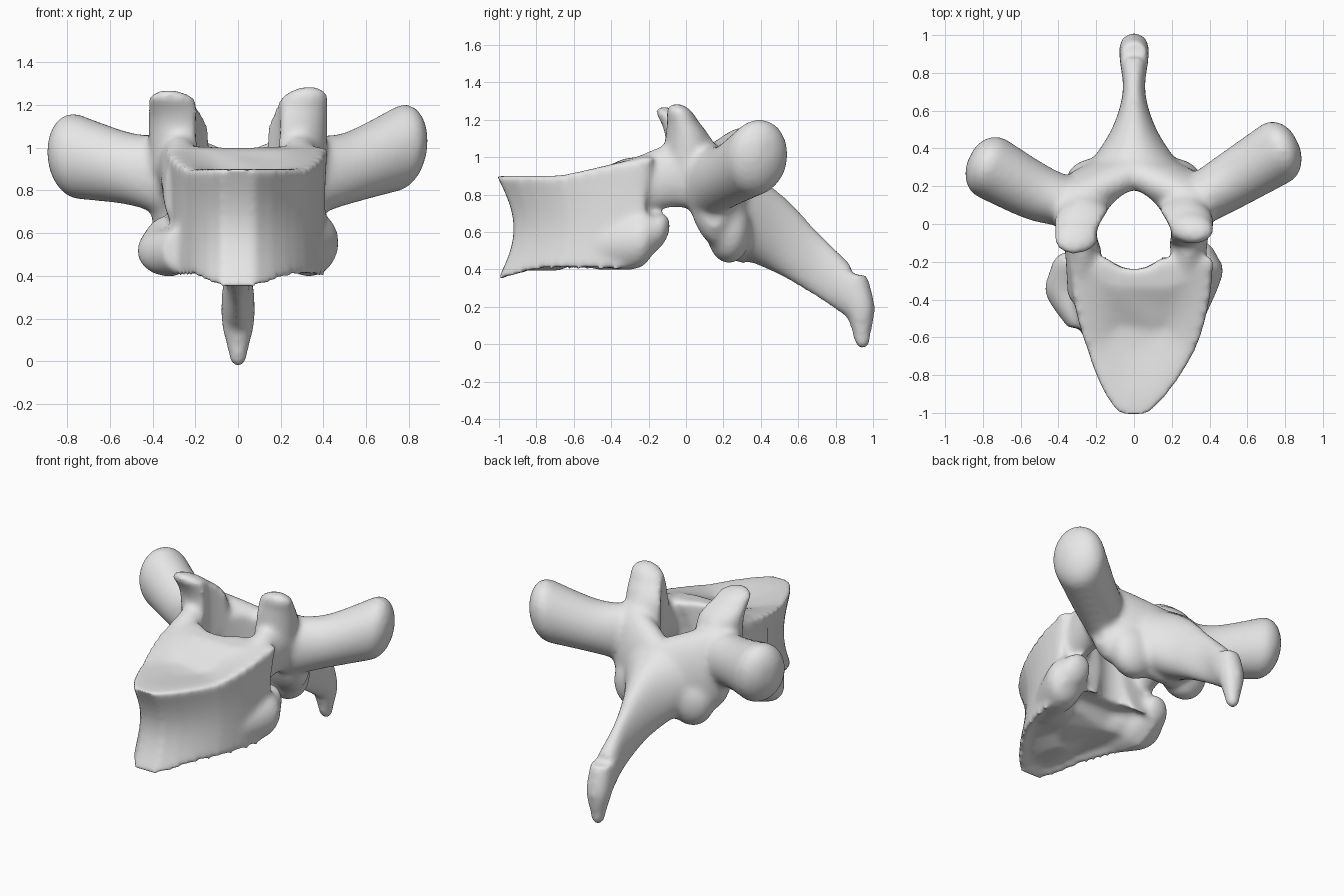
import bpy, bmesh, math
from mathutils import Vector

cube = bpy.data.objects.get("Cube")
if cube:
    bpy.data.objects.remove(cube, do_unlink=True)

bone_colour = (0.8, 0.8, 0.8, 1)
bone = bpy.data.materials.new("bone_grey")
bone.use_nodes = True
bone.diffuse_color = bone_colour
bone.node_tree.nodes["Principled BSDF"].inputs["Base Color"].default_value = bone_colour


def skin(bm, rings):
    """Bridge closed rings of points and cap both ends."""
    loops = [[bm.verts.new(point) for point in ring] for ring in rings]
    faces = [bm.faces.new(loops[0][::-1]), bm.faces.new(loops[-1])]
    count = len(loops[0])
    for lower, upper in zip(loops, loops[1:]):
        for i in range(count):
            j = (i + 1) % count
            faces.append(bm.faces.new((lower[i], lower[j], upper[j], upper[i])))
    bmesh.ops.recalc_face_normals(bm, faces=faces)


def smooth_path(sections, steps=6):
    """Fill in sections along a spline through the given ones."""
    keys = [Vector(section) for section in sections]
    path = []
    for i in range(len(keys) - 1):
        start, end = keys[i], keys[i + 1]
        leave = (end - keys[max(i - 1, 0)]) / 2
        arrive = (keys[min(i + 2, len(keys) - 1)] - start) / 2
        for step in range(steps):
            t = step / steps
            ease = t * t * (3 - 2 * t)
            path.append(start.lerp(end, ease) + leave * t * (1 - t) ** 2
                        - arrive * t * t * (1 - t))
    return path + [keys[-1]]


def tube(bm, side, up, sections, dome=0, pinch=0, sides=32):
    """Elliptical tube through sections of x, y, z, half width, half height.
    Dome rounds off the far end; pinch narrows the upper half to an egg."""
    side, up = Vector(side).normalized(), Vector(up).normalized()
    path = smooth_path(sections)
    if dome:
        last = path[-1]
        heading = (Vector(last[:3]) - Vector(path[-3][:3])).normalized()
        for step in range(1, 6):
            angle = step / 6 * math.pi / 2
            centre = Vector(last[:3]) + heading * dome * math.sin(angle)
            path.append(Vector((*centre, last[3] * math.cos(angle), last[4] * math.cos(angle))))
    rings = []
    for x, y, z, width, height in path:
        ring = []
        for i in range(sides):
            angle = 2 * math.pi * i / sides
            across, above = math.cos(angle), math.sin(angle)
            across *= 1 - pinch * max(0, above)
            ring.append(Vector((x, y, z)) + side * width * across + up * height * above)
        rings.append(ring)
    skin(bm, rings)


def blob(bm, centre, radii):
    verts = bmesh.ops.create_icosphere(bm, subdivisions=3, radius=1)["verts"]
    for v in verts:
        v.co = Vector(c + r * k for c, r, k in zip(centre, radii, v.co))


def make_object(name, bm):
    mesh = bpy.data.meshes.new(name)
    bm.to_mesh(mesh)
    bm.free()
    ob = bpy.data.objects.new(name, mesh)
    bpy.context.collection.objects.link(ob)
    return ob


X, Y, Z = (1, 0, 0), (0, 1, 0), (0, 0, 1)
bm = bmesh.new()

# Heart-shaped outline of the body, narrow in front and broad behind
front, back, middle = -1.01, -0.17, -0.45
right_half = []
for i in range(11):
    t = i / 10
    right_half.append((0.08 + 0.3 * math.sin(t ** 0.8 * math.pi / 2), front + (back - front) * t))
outline = right_half + [(-x, y) for x, y in reversed(right_half)]


def body_ring(level, width, depth):
    """One ring of the body, between its sloping lower and upper faces."""
    ring = []
    for x, y in outline:
        top = 0.9 + 0.2 * max(0, y + 0.7)
        bottom = 0.39 - 0.25 * max(0, -0.8 - y) + 0.7 * max(0, -0.32 - y if y > 0 else y + 0.32)
        lean = 0.04 * min(1, (y + 1) * 3)
        ring.append((x * width + lean, middle + (y - middle) * depth, bottom + (top - bottom) * level))
    return ring


# Body: waisted wall between dished end faces
rings = [body_ring(0.1, 0.4, 0.4), body_ring(0.1, 0.8, 0.8)]
for i in range(11):
    t = i / 10
    waist = math.sin(math.pi * t)
    rings.append(body_ring(t, 1 - 0.03 * waist, 1 - 0.16 * waist))
rings += [body_ring(1, 0.8, 0.8), body_ring(0.97, 0.4, 0.4)]
skin(bm, rings)

for s in (-1, 1):
    # Rib facets flaring from the lower rear flanks of the body
    tube(bm, X, Z, [(s * 0.27, -0.55, 0.52, 0.08, 0.1),
                    (s * 0.34, -0.32 + s * 0.05, 0.53 + s * 0.02, 0.13, 0.13 + s * 0.02),
                    (s * 0.34, -0.2 + s * 0.03, 0.58 + s * 0.01, 0.1, 0.1)], dome=0.1)
    # Pedicles joining the body to the arch
    tube(bm, X, Z, [(s * 0.27, -0.4, 0.78, 0.08, 0.16),
                    (s * 0.28 + 0.01, -0.1, 0.9, 0.1, 0.17),
                    (s * 0.28, 0.14, 0.9, 0.13, 0.2)])
    # Laminae sweeping back to the midline
    tube(bm, Y, (0, -0.1, 1), [(s * 0.4, 0.13, 0.82, 0.08, 0.2),
                               (s * 0.3, 0.15, 0.8, 0.14, 0.28),
                               (0, 0.28, 0.7, 0.14, 0.27)])
    # Lower joint processes
    blob(bm, (s * 0.2, 0.23, 0.61), (0.16, 0.12, 0.18))
    # Upper joint processes
    tube(bm, X, Y, [(s * 0.26, 0.03, 0.9, 0.15, 0.15),
                    (s * 0.27, 0.01, 1.1, 0.15, 0.12),
                    (s * 0.3, -0.04 + s * 0.02, 1.2, 0.12, 0.08)], dome=0.1)
    # Transverse processes with clubbed ends
    tube(bm, (-s, 2, 0), Z, [(s * 0.3, 0.1, 0.86, 0.13, 0.2),
                             (s * 0.5, 0.19 + s * 0.03, 0.9, 0.15, 0.17),
                             (s * 0.76, 0.34 + s * 0.04, 0.98 + s * 0.02, 0.17, 0.2)], dome=0.13)

# Spinous process: a thin blade drooping to a hooked tip
tube(bm, X, Z, [(0, 0.3, 0.7, 0.25, 0.24), (0, 0.5, 0.59, 0.12, 0.22),
                (0, 0.7, 0.43, 0.06, 0.18), (0, 0.88, 0.28, 0.08, 0.15)])
tube(bm, X, Y, [(0, 0.9, 0.37, 0.07, 0.07), (0, 0.93, 0.2, 0.08, 0.08),
                (0, 0.94, 0.06, 0.05, 0.05)], dome=0.09)
vertebra = make_object("vertebra", bm)

# Egg-shaped canal running down behind the body
bm = bmesh.new()
tube(bm, X, Y, [(0, -0.01, 0.2, 0.2, 0.23), (0, -0.05, 1.5, 0.2, 0.19)], pinch=0.35)
canal = make_object("canal_cutter", bm)
canal.hide_render = True

# Fuse everything into one smooth skin
bpy.ops.object.select_all(action='DESELECT')
bpy.context.view_layer.objects.active = vertebra
vertebra.select_set(True)


def apply(kind, **settings):
    mod = vertebra.modifiers.new(kind.title(), kind)
    for key, value in settings.items():
        setattr(mod, key, value)
    bpy.ops.object.modifier_apply(modifier=mod.name)


apply('REMESH', mode='VOXEL', voxel_size=0.016)
apply('BOOLEAN', operation='DIFFERENCE', object=canal, solver='EXACT')
apply('REMESH', mode='VOXEL', voxel_size=0.016)
apply('SMOOTH', factor=0.5, iterations=12)
bpy.data.objects.remove(canal, do_unlink=True)

vertebra.data.materials.clear()
vertebra.data.materials.append(bone)
for poly in vertebra.data.polygons:
    poly.material_index = 0
bpy.ops.object.shade_smooth()
